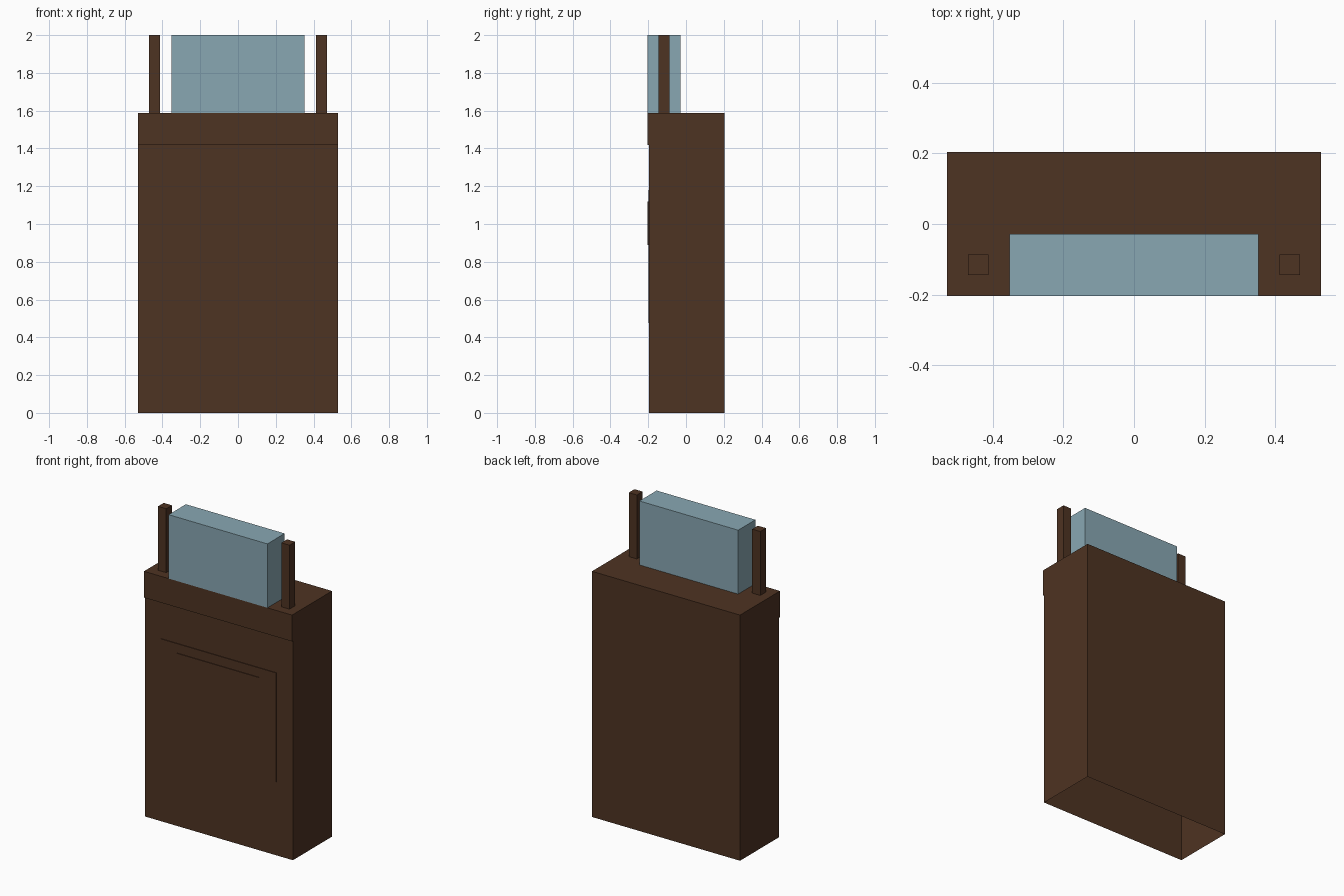
import bpy, bmesh
from mathutils import Vector

if "Cube" in bpy.data.objects:
    bpy.data.objects.remove(bpy.data.objects["Cube"])


def material(name, rgb):
    m = bpy.data.materials.new(name)
    m.diffuse_color = (*rgb, 1.0)
    m.use_nodes = True
    m.node_tree.nodes["Principled BSDF"].inputs["Base Color"].default_value = m.diffuse_color
    return m


BROWN = material("dark brown wood", (0.076, 0.033, 0.016))
BLUE = material("pale blue glass", (0.25, 0.39, 0.45))
DOWN, BACK = Vector((0, 0, -1)), Vector((0, 1, 0))


def box(name, lo, hi, mat, open_side):
    """Box between two corners, left open on the side facing open_side."""
    lo, hi = Vector(lo), Vector(hi)
    bm = bmesh.new()
    bmesh.ops.create_cube(bm, size=1)
    bm.normal_update()
    hidden = [f for f in bm.faces if f.normal.dot(open_side) > 0.9]
    bmesh.ops.delete(bm, geom=hidden, context='FACES')
    bmesh.ops.scale(bm, vec=hi - lo, verts=bm.verts)
    bmesh.ops.translate(bm, vec=(lo + hi) / 2, verts=bm.verts)
    me = bpy.data.meshes.new(name)
    bm.to_mesh(me)
    bm.free()
    me.materials.append(mat)
    ob = bpy.data.objects.new(name, me)
    bpy.context.collection.objects.link(ob)
    return ob


FRONT, FACE, TOP = -0.204, -0.195, 1.587

# Hollow cabinet, open underneath
box("cabinet", (-0.529, FACE, 0), (0.529, 0.204, TOP), BROWN, DOWN)

# Trim band and stepped panels on the front
box("front_band", (-0.529, FRONT, 1.417), (0.529, FACE, TOP), BROWN, BACK)
box("outer_panel", (-0.412, -0.1995, 0.475), (0.412, FACE, 1.18), BROWN, BACK)
box("inner_panel", (-0.295, FRONT, 0.89), (0.295, -0.1995, 1.12), BROWN, BACK)

# Block standing on top, flush with the band
box("glass_block", (-0.353, FRONT, TOP), (0.353, -0.028, 2.0), BLUE, DOWN)

# Post on each side of the block
for side, cx in (("left", -0.441), ("right", 0.441)):
    box(side + "_post", (cx - 0.029, -0.145, TOP), (cx + 0.029, -0.087, 2.0), BROWN, DOWN)
